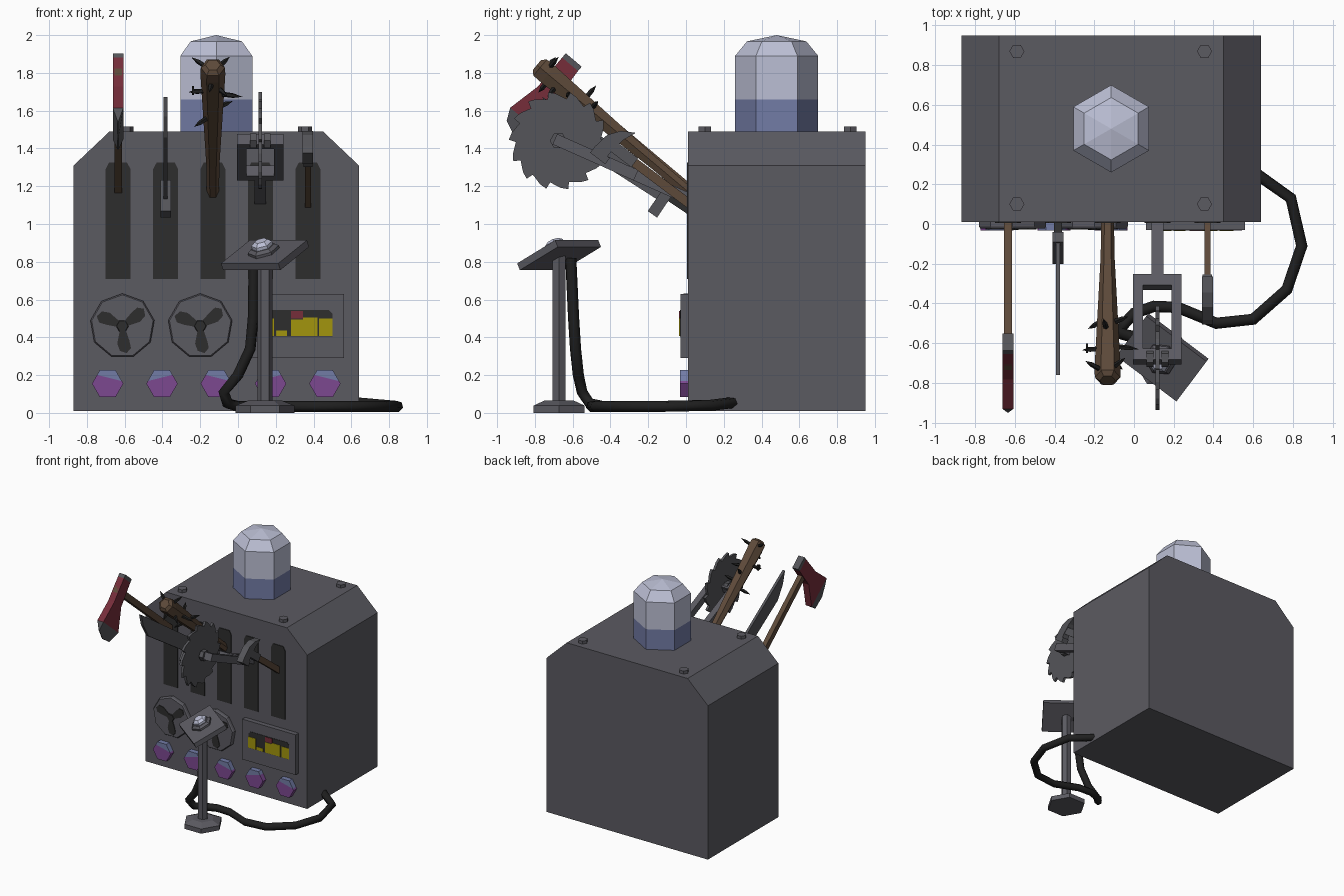
import bpy, bmesh
from math import cos, sin, pi, radians
from mathutils import Vector, Matrix

if "Cube" in bpy.data.objects:
    bpy.data.objects.remove(bpy.data.objects["Cube"], do_unlink=True)


def material(name, r, g, b):
    m = bpy.data.materials.new(name)
    m.use_nodes = True
    m.diffuse_color = (r, g, b, 1)
    m.node_tree.nodes["Principled BSDF"].inputs["Base Color"].default_value = (r, g, b, 1)
    return m


GREY = material("casing grey", .105, .103, .12)
STEEL = material("steel", .09, .09, .1)
DARK = material("slot dark", .027, .027, .027)
BLACK = material("rubber black", .014, .014, .014)
WOOD = material("wood brown", .11, .068, .042)
RED = material("red", .18, .026, .042)
PALE = material("pale glass", .5, .52, .66)
BLUE = material("liquid blue", .17, .2, .38)
PURPLE = material("purple", .2, .065, .28)
YELLOW = material("yellow", .36, .3, .004)


def finish(name, bm, *mats):
    bmesh.ops.remove_doubles(bm, verts=bm.verts, dist=1e-5)
    bmesh.ops.recalc_face_normals(bm, faces=bm.faces)
    mesh = bpy.data.meshes.new(name)
    bm.to_mesh(mesh)
    bm.free()
    for m in mats:
        mesh.materials.append(m)
    ob = bpy.data.objects.new(name, mesh)
    bpy.context.collection.objects.link(ob)
    return ob


def loft(name, loops, mats, split=None):
    """Skin a row of closed loops; split=(point, normal) gives the far side the second colour."""
    bm = bmesh.new()
    rows = [[bm.verts.new(p) for p in loop] for loop in loops]
    n = len(rows[0])
    for a, b in zip(rows, rows[1:]):
        for i in range(n):
            bm.faces.new((a[i], a[(i + 1) % n], b[(i + 1) % n], b[i]))
    bm.faces.new(rows[0])
    bm.faces.new(rows[-1])
    if split:
        point, normal = Vector(split[0]), Vector(split[1])
        bmesh.ops.bisect_plane(bm, geom=bm.verts[:] + bm.edges[:] + bm.faces[:],
                               plane_co=point, plane_no=normal)
        for f in bm.faces:
            f.material_index = int((f.calc_center_median() - point).dot(normal) > 0)
    return finish(name, bm, *mats)


def prism(name, pts, half, mat, M=Matrix()):
    """Extrude an outline both ways along local z; half may depend on position."""
    h = half if callable(half) else (lambda s, t: half)
    return loft(name, [[M @ Vector((s, t, k * h(s, t))) for s, t in pts] for k in (-1, 1)], [mat])


def rect(a, b, c, d):
    return [(a, c), (b, c), (b, d), (a, d)]


def rod(name, p0, p1, profile, n, *mats, phase=0, split=None):
    """Turned part from p0 to p1; profile holds (radius, fraction of length)."""
    p0, p1 = Vector(p0), Vector(p1)
    d = (p1 - p0).normalized()
    ref = Vector((1, 0, 0)) if abs(d.x) < .9 else Vector((0, 1, 0))
    ex = (ref - d * ref.dot(d)).normalized()
    ey = d.cross(ex)
    loops = [[p0.lerp(p1, f) + max(r, 1e-7) * (ex * cos(phase + 2 * pi * i / n) + ey * sin(phase + 2 * pi * i / n))
              for i in range(n)] for r, f in profile]
    return loft(name, loops, mats, split)


def wall(x, y, z):
    """Frame on the front wall: local x right, y up, z outwards."""
    return Matrix.Translation((x, y, z)) @ Matrix.Rotation(pi / 2, 4, 'X')


def arm(x, z, deg):
    """Frame of a weapon leaving the wall: local x along it, y up and back, z sideways."""
    c, s = cos(radians(deg)), sin(radians(deg))
    return Matrix(((0, 0, -1, x), (-c, s, 0, 0), (s, c, 0, z), (0, 0, 0, 1)))


# Casing
prism("casing", [(-.87, .01), (.64, .01), (.64, 1.31), (.45, 1.49), (-.68, 1.49), (-.87, 1.31)],
      .47, GREY, wall(0, .48, 0))
for x in (-.59, .355):
    for y in (.1, .87):
        rod("top_bolt", (x, y, 1.49), (x, y, 1.515), [(.038, 0), (.038, 1)], 6, GREY)

# Glass dome with liquid
rod("dome", (-.115, .48, 1.49), (-.115, .48, 2), [(.22, 0), (.22, .784), (.157, .935), (0, 1)],
    6, BLUE, PALE, phase=pi / 6, split=((0, 0, 1.66), (0, 0, 1)))

# Weapon slots
SLOTS = [-.635, -.383, -.133, .118, .37]
for x in SLOTS:
    prism("slot", [(-.066, .71), (.066, .71), (.066, 1.29), (.048, 1.325), (-.048, 1.325), (-.066, 1.29)],
          .004, DARK, wall(x, .008, 0))

# Fans
blade = [(.02, -.015), (.09, -.035), (.13, -.025), (.145, .01), (.12, .035), (.08, .03), (.02, .015)]
for x in (-.612, -.2):
    rod("fan_plate", (x, .01, .46), (x, -.022, .46), [(.172, 0), (.172, .7), (.165, 1)], 9, GREY, phase=pi / 2)
    rod("fan_hub", (x, -.02, .46), (x, -.03, .46), [(.035, 0), (.03, 1)], 6, DARK)
    for a in (35, 155, 275):
        prism("fan_blade", blade, .003, DARK, wall(x, -.024, .46) @ Matrix.Rotation(radians(a), 4, 'Z'))

# Screen with bar display
prism("screen_box", rect(.06, .56, .29, .63), .02, GREY, wall(0, -.01, 0))
prism("screen", [(.12, .405), (.5, .405), (.5, .525), (.48, .545), (.14, .545), (.12, .525)],
      .002, DARK, wall(0, -.031, 0))
for a, b, top in [(.12, .19, .5), (.2, .26, .435), (.28, .345, .495), (.345, .42, .505), (.43, .5, .5)]:
    prism("screen_bar", rect(a, b, .408, top), .002, YELLOW, wall(0, -.034, 0))
prism("screen_marker", rect(.28, .345, .5, .54), .002, RED, wall(0, -.034, 0))

# Flask windows
for i in range(5):
    x = -.69 + .2875 * i
    rod("flask", (x, .01, .155), (x, -.033, .155), [(.083, 0), (.083, 1)], 6, PURPLE, BLUE,
        split=((x, 0, .187), (.25 * (-1) ** i, 0, 1)))

# Control stand
sx, sy = .143, -.672
rod("stand_base", (sx, sy, 0), (sx, sy, .065), [(.155, 0), (.155, .6), (.09, 1)], 6, GREY)
rod("stand_pole", (sx, sy, .06), (sx, sy, .83), [(.04, 0), (.04, 1)], 6, GREY)
P = Matrix.Translation((sx, sy, .835)) @ Matrix.Rotation(radians(-37), 4, 'Z') @ Matrix.Rotation(radians(26), 4, 'X')
prism("control_panel", rect(-.19, .19, -.14, .14), .02, GREY, P)
up = lambda h: P @ Vector((0, 0, h))
rod("button_base", up(.02), up(.05), [(.085, 0), (.085, .5), (.065, 1)], 6, GREY)
rod("button", up(.05), up(.085), [(.057, 0), (.057, .5), (.035, 1)], 6, PALE)

# Hose
path = [(.085, -.61, .82), (.08, -.595, .5), (.065, -.585, .34), (0, -.57, .2), (-.075, -.55, .11),
        (-.055, -.51, .05), (0, -.45, .035), (.1, -.415, .035), (.22, -.42, .035), (.415, -.5, .035),
        (.6, -.48, .035), (.77, -.33, .035), (.845, -.11, .035), (.79, .13, .04), (.62, .25, .055)]
cu = bpy.data.curves.new("hose", 'CURVE')
cu.dimensions = '3D'
cu.bevel_depth, cu.bevel_resolution, cu.use_fill_caps = .03, 1, True
sp = cu.splines.new('POLY')
sp.points.add(len(path) - 1)
for pt, co in zip(sp.points, path):
    pt.co = (*co, 1)
cu.materials.append(BLACK)
bpy.context.collection.objects.link(bpy.data.objects.new("hose", cu))

# Axe
A = arm(SLOTS[0], 1.2, 40)
prism("axe_handle", rect(-.05, .94, -.025, .025), .02, WOOD, A)
prism("axe_head", [(.83, .1), (.94, .1), (.94, -.1), (.98, -.28), (.72, -.28), (.82, -.1)], .028, RED, A)
prism("axe_poll", rect(.83, .94, .1, .13), .028, STEEL, A)
prism("axe_edge", [(.72, -.28), (.98, -.28), (.95, -.345), (.86, -.385), (.75, -.375)],
      lambda s, t: .028 if t > -.3 else .003, STEEL, A)

# Machete
B = arm(SLOTS[1], 1.1, 34)
prism("machete_grip", rect(-.05, .12, -.035, .035), .02, DARK, B)
prism("machete_blade", [(.12, -.06), (.75, -.075), (.87, -.02), (.95, .05), (.12, .05)], .011, STEEL, B)
prism("machete_guard", rect(.09, .15, -.14, .06), .028, STEEL, B)

# Spiked bat
C = arm(SLOTS[2], 1.18, 40)
at = lambda s, t=0, w=0: C @ Vector((s, t, w))
rod("bat", at(-.06), at(1.03), [(.032, 0), (.035, .25), (.066, .93), (.064, .98), (.04, 1)], 6, WOOD)
for s, deg, size in [(.98, 50, .15), (.97, -40, .14), (.93, 170, .11), (.82, 95, .13), (.8, -100, .16),
                     (.72, 10, .12), (.66, -60, .12), (.62, 130, .13), (.88, -140, .12)]:
    a = radians(deg)
    rod("bat_spike", at(s, .03 * cos(a), .03 * sin(a)), at(s, size * cos(a), size * sin(a)),
        [(.014, 0), (.013, .6), (0, 1)], 5, BLACK)
rod("bat_nail", at(.82, 0, 0), at(.82, 0, .11), [(.009, 0), (.009, .9), (.026, .9), (.026, 1)], 5, BLACK)

# Circular saw on a fork frame
D = arm(SLOTS[3], 1.14, 24)
prism("saw_arm", rect(-.05, .32, -.03, .03), .03, GREY, D)
for a, b in ((.29, .35), (.7, .76)):
    prism("saw_frame_end", rect(a, b, -.03, .03), .122, GREY, D)
for side in (-1, 1):
    prism("saw_frame_side", rect(.3, .75, -.03, .03), .025, GREY,
          D @ Matrix.Translation((0, 0, side * .097)))
hub = lambda w: D @ Vector((.74, 0, w))
rod("saw_axle", hub(-.1), hub(.1), [(.02, 0), (.02, 1)], 6, STEEL)
for side in (-1, 1):
    rod("saw_nut", hub(side * .02), hub(side * .055), [(.045, 0), (.045, 1)], 6, STEEL)
teeth = []
for k in range(14):
    a = 2 * pi * k / 14
    teeth += [(.74 + r * cos(a + o), r * sin(a + o)) for r, o in ((.225, 0), (.262, .05), (.25, .2))]
prism("saw_blade", teeth, .01, STEEL, D)

# Claw hammer
E = arm(SLOTS[4], 1.12, 37)
prism("hammer_handle", rect(-.05, .4, -.024, .024), .016, WOOD, E)
prism("hammer_sleeve", rect(.34, .5, -.03, .03), .024, STEEL, E)
prism("hammer_head", [(.46, -.1), (.56, -.1), (.56, -.06), (.545, .03), (.5, .09), (.43, .13),
                      (.46, .06), (.475, -.03), (.475, -.06), (.46, -.06)], .028, STEEL, E)
